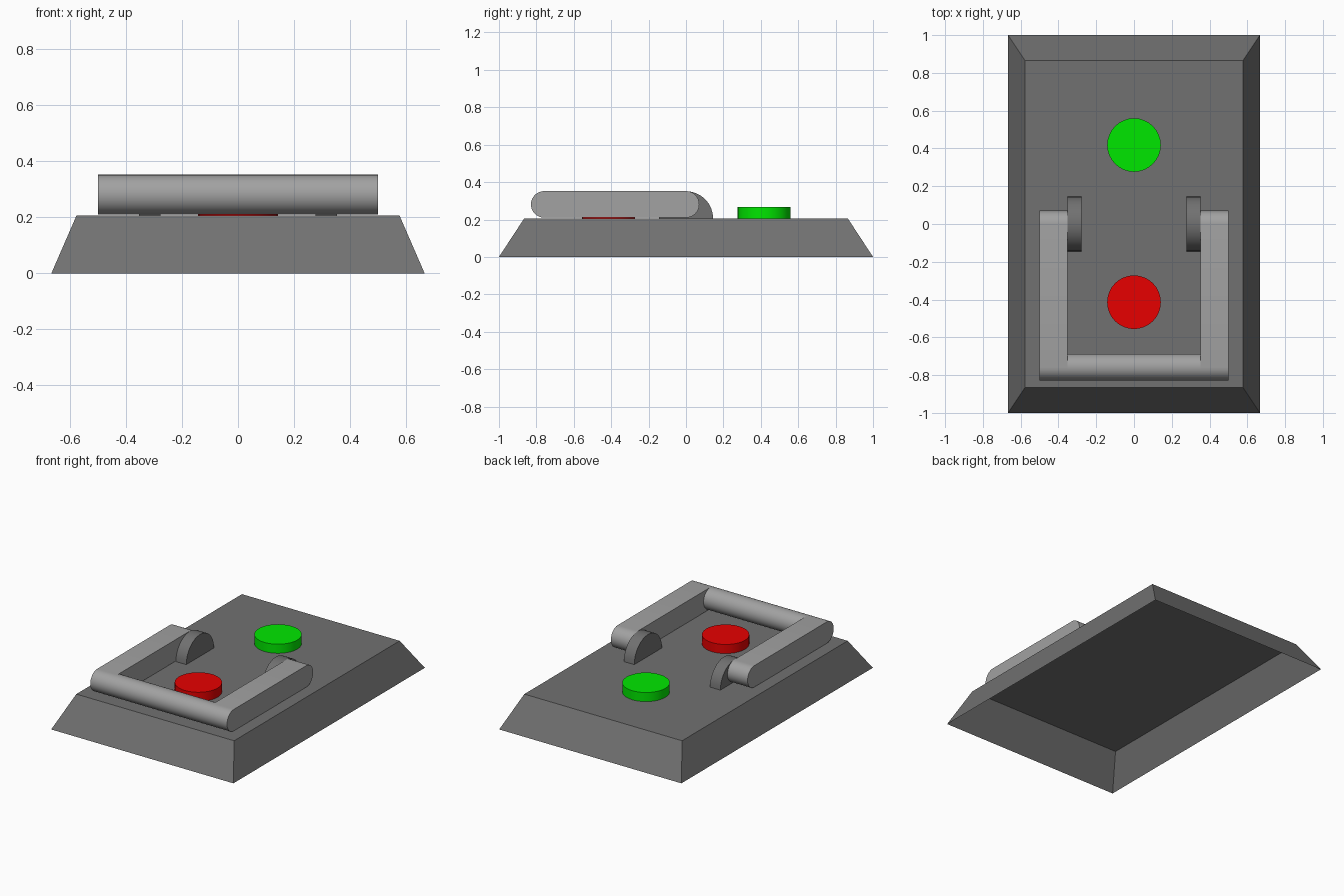
import bpy, bmesh
from math import pi, cos, sin, radians

if "Cube" in bpy.data.objects:
    bpy.data.objects.remove(bpy.data.objects["Cube"])

DECK = 0.206


def paint(name, r, g, b):
    mat = bpy.data.materials.new(name)
    mat.diffuse_color = (r, g, b, 1)
    mat.use_nodes = True
    mat.node_tree.nodes["Principled BSDF"].inputs["Base Color"].default_value = mat.diffuse_color
    return mat


DARK = paint("dark_grey", 0.165, 0.165, 0.165)
MID = paint("mid_grey", 0.36, 0.36, 0.36)
RED = paint("red", 0.8, 0, 0)
GREEN = paint("green", 0, 0.8, 0)


def finish(bm, name, mat, smooth=False):
    mesh = bpy.data.meshes.new(name)
    bm.to_mesh(mesh)
    bm.free()
    mesh.materials.append(mat)
    obj = bpy.data.objects.new(name, mesh)
    bpy.context.collection.objects.link(obj)
    if smooth:
        bpy.ops.object.select_all(action='DESELECT')
        obj.select_set(True)
        bpy.context.view_layer.objects.active = obj
        bpy.ops.object.shade_smooth_by_angle(angle=radians(30))
    return obj


def arc(cy, cz, r, a0, a1, n=16):
    return [(cy + r * cos(a0 + (a1 - a0) * i / n),
             cz + r * sin(a0 + (a1 - a0) * i / n)) for i in range(n + 1)]


def extrude_x(name, profile, x0, x1, mat):
    """Extrude a y-z outline from x0 to x1."""
    bm = bmesh.new()
    face = bm.faces.new([bm.verts.new((x0, y, z)) for y, z in profile])
    out = bmesh.ops.extrude_face_region(bm, geom=[face], use_keep_orig=True)
    moved = [v for v in out["geom"] if isinstance(v, bmesh.types.BMVert)]
    bmesh.ops.translate(bm, verts=moved, vec=(x1 - x0, 0, 0))
    bmesh.ops.recalc_face_normals(bm, faces=bm.faces)
    return finish(bm, name, mat, True)


def remove_bottom(bm):
    bm.normal_update()
    bottom = [f for f in bm.faces if f.normal.z < -0.9]
    bmesh.ops.delete(bm, geom=bottom, context='FACES_ONLY')


# Sloped base shell, open underneath
bm = bmesh.new()
bmesh.ops.create_cube(bm, size=1)
for v in bm.verts:
    top = v.co.z > 0
    v.co.x *= 1.154 if top else 1.333
    v.co.y *= 1.73 if top else 2.0
    v.co.z = DECK if top else 0
remove_bottom(bm)
finish(bm, "base", DARK)

# Round push buttons
for name, y, mat in (("red_button", -0.414, RED), ("green_button", 0.418, GREEN)):
    bm = bmesh.new()
    bmesh.ops.create_cone(bm, cap_ends=True, segments=32, radius1=0.142,
                          radius2=0.142, depth=0.06)
    bmesh.ops.translate(bm, verts=bm.verts, vec=(0, y, DECK + 0.03))
    remove_bottom(bm)
    finish(bm, name, mat, True)

# Half-round hinge lugs and round-ended lever arms on both sides
R, BAR_Y, BAR_Z = 0.071, -0.758, 0.281
lug = arc(0, DECK, 0.145, 0, pi)
arm = arc(0, BAR_Z, R, -pi / 2, pi / 2) + arc(BAR_Y, BAR_Z, R, pi / 2, 3 * pi / 2)
for side, s in (("left", -1), ("right", 1)):
    extrude_x(side + "_hinge_lug", lug, s * 0.277, s * 0.353, DARK)
    extrude_x(side + "_lever_arm", arm, s * 0.353, s * 0.5, MID)

# Round crossbar joining the arms
bar = arc(BAR_Y, BAR_Z, R, 0, 2 * pi, 32)[:-1]
extrude_x("lever_crossbar", bar, -0.354, 0.354, MID)
